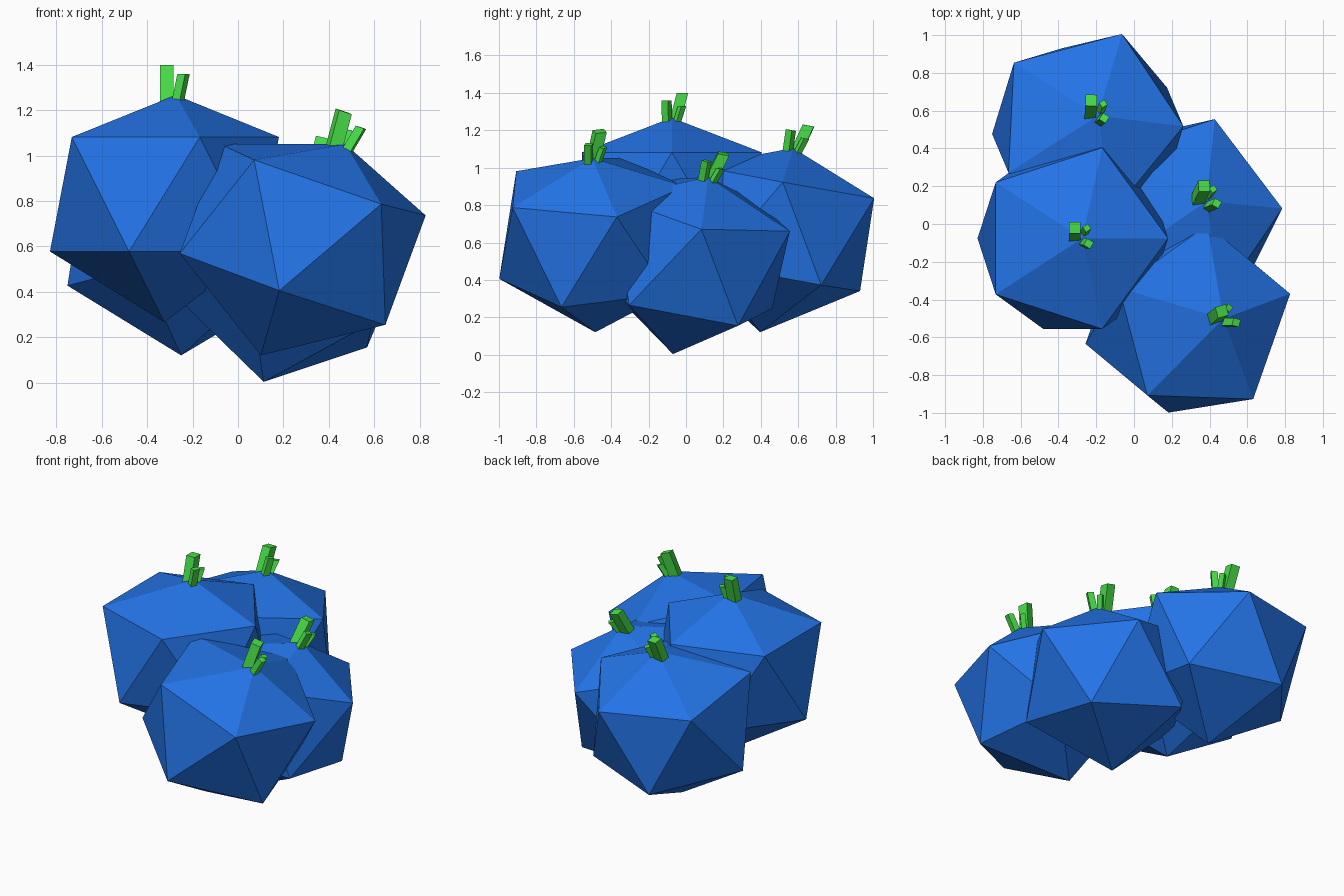
import bpy
import bmesh
from math import radians
from mathutils import Matrix, Vector

cube = bpy.data.objects.get("Cube")
if cube:
    bpy.data.objects.remove(cube, do_unlink=True)


def make_material(name, color):
    mat = bpy.data.materials.new(name)
    mat.use_nodes = True
    mat.diffuse_color = color
    mat.node_tree.nodes["Principled BSDF"].inputs["Base Color"].default_value = color
    return mat


blue = make_material("berry blue", (0.017, 0.175, 0.8, 1))
green = make_material("stem green", (0.065, 0.73, 0.065, 1))

RADIUS = 0.564
# Sunken crown point, in the berry's own frame
CROWN = Vector((0.05, 0, 0.437))

# Stalks: base, top, width, twist in degrees
STALKS = [
    ((0.01, 0.01, 0.39), (0.01, 0.057, 0.57), 0.061, 0),
    ((0.055, -0.025, 0.39), (0.084, -0.028, 0.53), 0.04, -30),
    ((0.055, 0.02, 0.39), (0.075, 0.055, 0.50), 0.032, 35),
]

# Berries: name, centre, up axis, direction of one upper corner
BERRIES = [
    ("left", (-0.324, -0.076, 0.83), (0, 0, 1), (1, 0, 0)),
    ("front", (0.285, -0.502, 0.653), (0.327, -0.03, 0.945), (0.535, 0.13, 0.09)),
    ("right", (0.238, 0.037, 0.543), (0.222, 0.19, 0.96), (0.544, 0.045, 0.127)),
    ("back", (-0.245, 0.497, 0.675), (0.01, 0.18, 0.984), (0.505, 0.02, 0.245)),
]


def frame(centre, up, corner):
    z = Vector(up).normalized()
    y = z.cross(Vector(corner)).normalized()
    x = y.cross(z)
    rot = Matrix((x, y, z)).transposed().to_4x4()
    return Matrix.Translation(centre) @ rot


def finish(bm, name, mat, matrix):
    mesh = bpy.data.meshes.new(name)
    bmesh.ops.recalc_face_normals(bm, faces=bm.faces)
    bm.to_mesh(mesh)
    bm.free()
    mesh.materials.append(mat)
    obj = bpy.data.objects.new(name, mesh)
    obj.matrix_world = matrix
    bpy.context.collection.objects.link(obj)


def add_berry(name, matrix):
    bm = bmesh.new()
    bmesh.ops.create_icosphere(bm, subdivisions=1, radius=RADIUS)
    max(bm.verts, key=lambda v: v.co.z).co = CROWN
    finish(bm, name, blue, matrix)


def add_stems(name, matrix):
    # Leaning square stalks: each cube is stretched between base and top
    bm = bmesh.new()
    for base, top, width, twist in STALKS:
        turn = Matrix.Rotation(radians(twist), 3, "Z")
        for v in bmesh.ops.create_cube(bm, size=1)["verts"]:
            end = Vector(top if v.co.z > 0 else base)
            v.co = end + turn @ Vector((v.co.x, v.co.y, 0)) * width
    finish(bm, name, green, matrix)


for label, centre, up, corner in BERRIES:
    matrix = frame(centre, up, corner)
    add_berry(label + "_berry", matrix)
    add_stems(label + "_stems", matrix)
